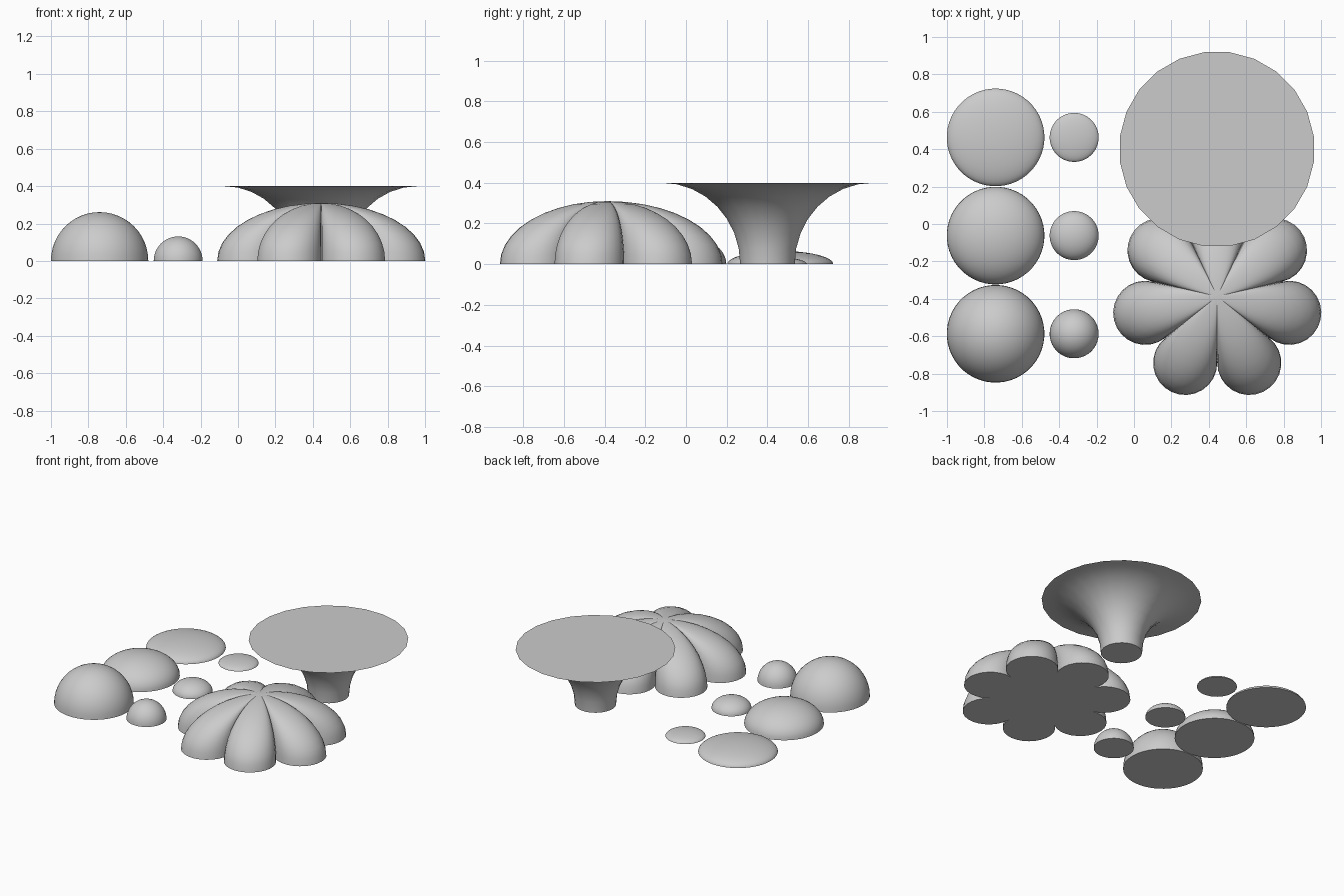
import bpy
import bmesh
from math import sin, cos, pi, radians

cube = bpy.data.objects.get("Cube")
if cube:
    bpy.data.objects.remove(cube, do_unlink=True)

grey = bpy.data.materials.new("plain_grey")
grey.use_nodes = True
colour = (0.6, 0.6, 0.6, 1)
grey.diffuse_color = colour
grey.node_tree.nodes["Principled BSDF"].inputs["Base Color"].default_value = colour


def loft(name, outline, profile, centre):
    """Stack scaled copies of an outline along (scale, z) steps, closing both ends."""
    bm = bmesh.new()
    rings = []
    for scale, z in profile:
        if scale < 0.001:
            rings.append([bm.verts.new((0, 0, z))])
        else:
            rings.append([bm.verts.new((x * scale, y * scale, z)) for x, y in outline])
    count = len(outline)
    for low, high in zip(rings, rings[1:]):
        for i in range(count):
            j = (i + 1) % count
            if len(high) == 1:
                bm.faces.new((low[i], low[j], high[0]))
            else:
                bm.faces.new((low[i], low[j], high[j], high[i]))
    bm.faces.new(rings[0][::-1])
    if len(rings[-1]) > 1:
        bm.faces.new(rings[-1])
    bmesh.ops.recalc_face_normals(bm, faces=bm.faces)
    mesh = bpy.data.meshes.new(name)
    bm.to_mesh(mesh)
    bm.free()
    mesh.materials.append(grey)
    obj = bpy.data.objects.new(name, mesh)
    obj.location = (centre[0], centre[1], 0)
    bpy.context.collection.objects.link(obj)
    bpy.ops.object.select_all(action='DESELECT')
    obj.select_set(True)
    bpy.context.view_layer.objects.active = obj
    bpy.ops.object.shade_smooth_by_angle(angle=radians(40))
    return obj


def circle(radius, sides):
    return [(radius * cos(2 * pi * (i + 0.5) / sides),
             radius * sin(2 * pi * (i + 0.5) / sides)) for i in range(sides)]


def dome_profile(height, steps):
    return [(cos(pi / 2 * i / steps), height * sin(pi / 2 * i / steps))
            for i in range(steps + 1)]


def petal_outline(lobes, reach, steps):
    """Ring of tangent round lobes; neighbours meet in a sharp notch."""
    half = pi / lobes
    radius = reach * sin(half)
    points = []
    for k in range(lobes):
        axis = pi / 2 + 2 * half * k
        for i in range(steps):
            a = axis + (2 * i / steps - 1) * (pi / 2 + half)
            points.append((reach * cos(axis) + radius * cos(a),
                           reach * sin(axis) + radius * sin(a)))
    return points


# Two columns of domes, flattening towards the back
for size, x, radius in (("large", -0.74, 0.261), ("small", -0.32, 0.131)):
    for label, y, squash in (("round", -0.587, 1), ("medium", -0.062, 0.6), ("flat", 0.463, 0.25)):
        loft(f"{size}_{label}_dome", circle(radius, 48),
             dome_profile(radius * squash, 12), (x, y))

# Seven-lobed cap
loft("lobed_cap", petal_outline(7, 0.395, 16), dome_profile(0.31, 10), (0.445, -0.387))

# Flared stem with a flat round top
STEPS, RIM, FOOT, HEIGHT = 8, 0.523, 0.135, 0.4
flare = [((RIM - (RIM - FOOT) * cos(pi / 2 * i / STEPS)) / RIM,
          HEIGHT * sin(pi / 2 * i / STEPS)) for i in range(STEPS + 1)]
loft("flared_stem", circle(RIM, 24), flare, (0.443, 0.4))
